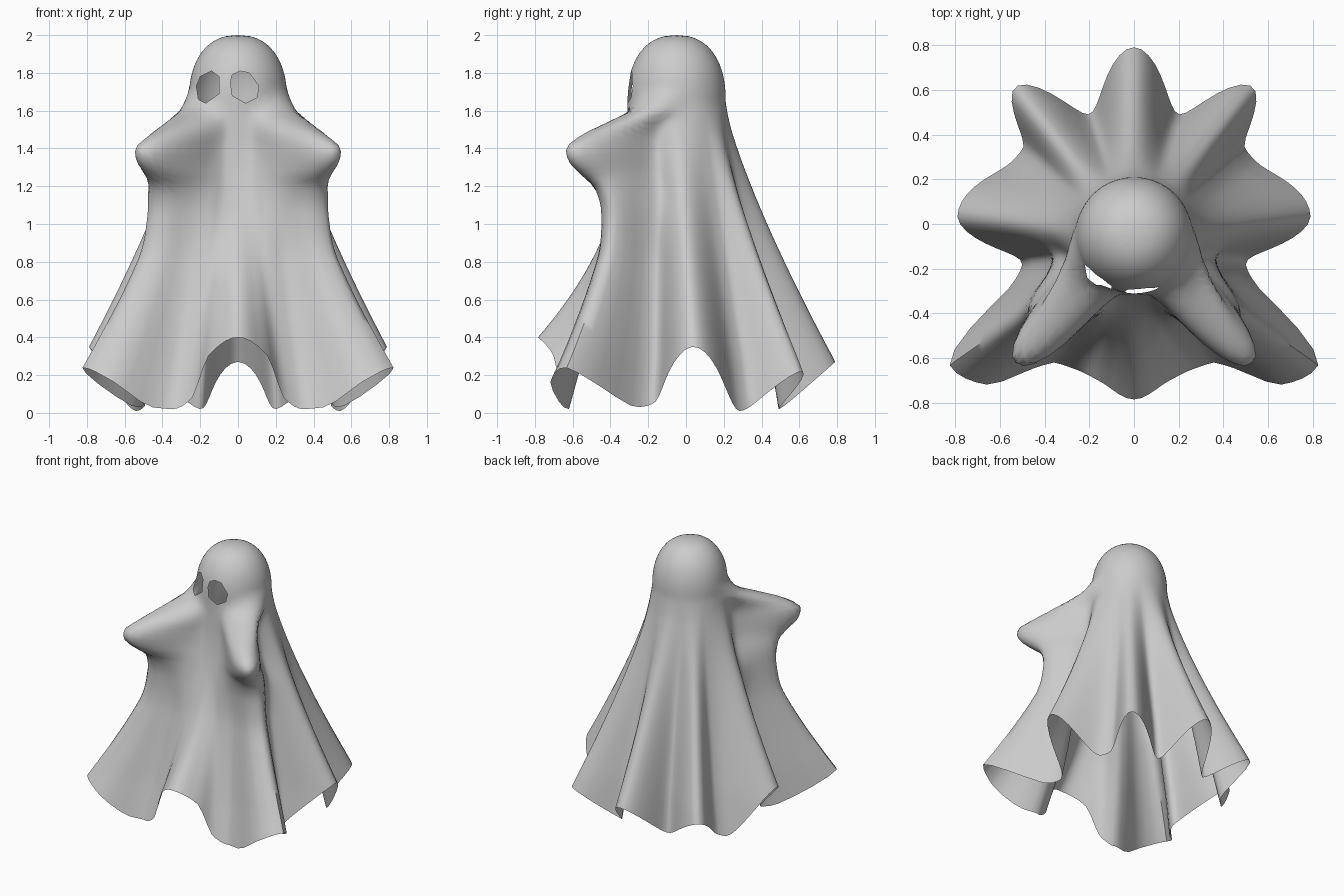
import bpy
import bmesh
import math
from mathutils import Vector

cube = bpy.data.objects.get("Cube")
if cube:
    bpy.data.objects.remove(cube, do_unlink=True)

COLUMNS, RINGS = 144, 56
HEAD_R, HEAD_Z, TOP = 0.26, 1.65, 2.0

# Folds from front centre round to back: angle, hem radius, hem height, flare
HEM = [(0, .78, .40, 2.2), (12, .72, .31, 1.8), (21, .70, .07, 1.25),
       (29, .71, .02, 1.15), (35, .79, .03, 1.2), (43, .98, .17, 1.3),
       (52, 1.04, .24, 1.3), (64, .60, .03, 1.1), (71, .53, .05, 1.1),
       (93, .79, .35, 1.3), (118, .61, .01, 1.1), (124, .60, .03, 1.1),
       (139, .81, .22, 1.3), (158, .53, .02, 1.1), (180, .79, .27, 1.3)]
# Raised arms: height, reach beyond the body, angular half width, angle
ARM = [(.5, 0, 24, 51), (.8, .01, 24, 50), (1.05, .09, 22, 48),
       (1.2, .20, 17, 44), (1.27, .32, 14, 42), (1.34, .42, 13, 42),
       (1.4, .45, 13, 42), (1.46, .38, 14, 42), (1.54, .21, 18, 46),
       (1.61, .07, 24, 58), (1.74, 0, 26, 70)]


def sample(table, x):
    """Smooth interpolation without overshoot, keyed by the first entry."""
    x = min(max(x, table[0][0]), table[-1][0])
    i = next(k for k in range(len(table) - 1) if x <= table[k + 1][0])
    a, b = table[i], table[i + 1]
    h = b[0] - a[0]
    f = (x - a[0]) / h

    def tangent(k, col):
        if k in (0, len(table) - 1):
            return 0
        p, q, r = table[k - 1:k + 2]
        s1 = (q[col] - p[col]) / (q[0] - p[0])
        s2 = (r[col] - q[col]) / (r[0] - q[0])
        return 2 * s1 * s2 / (s1 + s2) if s1 * s2 > 0 else 0

    blend = f * f * (3 - 2 * f)
    return [a[c] + (b[c] - a[c]) * blend
            + h * f * (1 - f) * (tangent(i, c) * (1 - f) - tangent(i + 1, c) * f)
            for c in range(1, len(a))]


def cloth_point(degrees, t):
    """Point on the sheet: t runs from the crown (0) to the hem (1)."""
    side = abs(degrees)
    hem_r, hem_z, flare = sample(HEM, side)
    z = TOP - (TOP - hem_z) * t ** 1.4
    if z > HEAD_Z:
        k = (z - HEAD_Z) / (TOP - HEAD_Z)
        r = HEAD_R * max(0, 1 - k ** 2.3) ** (1 / 2.3)
    else:
        s = (HEAD_Z - z) / (HEAD_Z - hem_z)
        r = HEAD_R + (hem_r - HEAD_R) * s ** flare
    reach, width, angle = sample(ARM, z)
    r += reach * math.exp(-abs((side - angle) / width) ** 2.2)
    a = math.radians(degrees)
    centre_y = -0.05 * min(1, max(0, (z - 0.3) / 1.2))
    return Vector((r * math.sin(a), centre_y - r * math.cos(a), z))


# Draped sheet
bm = bmesh.new()
crown = bm.verts.new((0, -0.05, TOP))
rings = [[bm.verts.new(cloth_point(-180 + 360 * c / COLUMNS, k / RINGS))
          for c in range(COLUMNS)] for k in range(1, RINGS + 1)]
for c in range(COLUMNS):
    n = (c + 1) % COLUMNS
    bm.faces.new((crown, rings[0][c], rings[0][n]))
    for upper, lower in zip(rings, rings[1:]):
        bm.faces.new((upper[c], lower[c], lower[n], upper[n]))


# Open eye holes, cut through the front of the head
def cut_eye(outline):
    pts = [Vector((x, 0, z)) for x, z in outline]
    mid = sum(pts, Vector()) / len(pts)
    planes = []
    for p, q in zip(pts, pts[1:] + pts[:1]):
        d = q - p
        normal = Vector((d.z, 0, -d.x)).normalized()
        if normal.dot(mid - p) > 0:
            normal.negate()
        planes.append((p, normal))

    def near():
        return [f for f in bm.faces if f.calc_center_median().y < -0.06
                and (f.calc_center_median() - mid).xz.length < 0.13]

    for p, normal in planes:
        faces = near()
        geom = set(faces)
        for f in faces:
            geom.update(f.edges)
            geom.update(f.verts)
        bmesh.ops.bisect_plane(bm, geom=list(geom), dist=1e-5,
                               plane_co=p, plane_no=normal)
    inside = [f for f in near() if all(
        (f.calc_center_median() - p).dot(n) < 0 for p, n in planes)]
    bmesh.ops.delete(bm, geom=inside, context='FACES')


cut_eye([(-.22, 1.73), (-.20, 1.78), (-.14, 1.81), (-.10, 1.78),
         (-.10, 1.69), (-.17, 1.64), (-.21, 1.66)])
cut_eye([(-.04, 1.75), (-.03, 1.79), (.01, 1.81), (.06, 1.80),
         (.11, 1.73), (.10, 1.67), (.04, 1.64), (-.03, 1.68)])

bmesh.ops.recalc_face_normals(bm, faces=bm.faces[:])
mesh = bpy.data.meshes.new("ghost_sheet")
bm.to_mesh(mesh)
bm.free()
ghost = bpy.data.objects.new("ghost_sheet", mesh)
bpy.context.collection.objects.link(ghost)

# Plain grey cloth
cloth = bpy.data.materials.new("grey_cloth")
cloth.use_nodes = True
colour = (0.6, 0.6, 0.6, 1)
cloth.diffuse_color = colour
cloth.node_tree.nodes["Principled BSDF"].inputs["Base Color"].default_value = colour
mesh.materials.append(cloth)

bpy.context.view_layer.objects.active = ghost
ghost.select_set(True)
bpy.ops.object.shade_smooth_by_angle(angle=math.radians(60))
